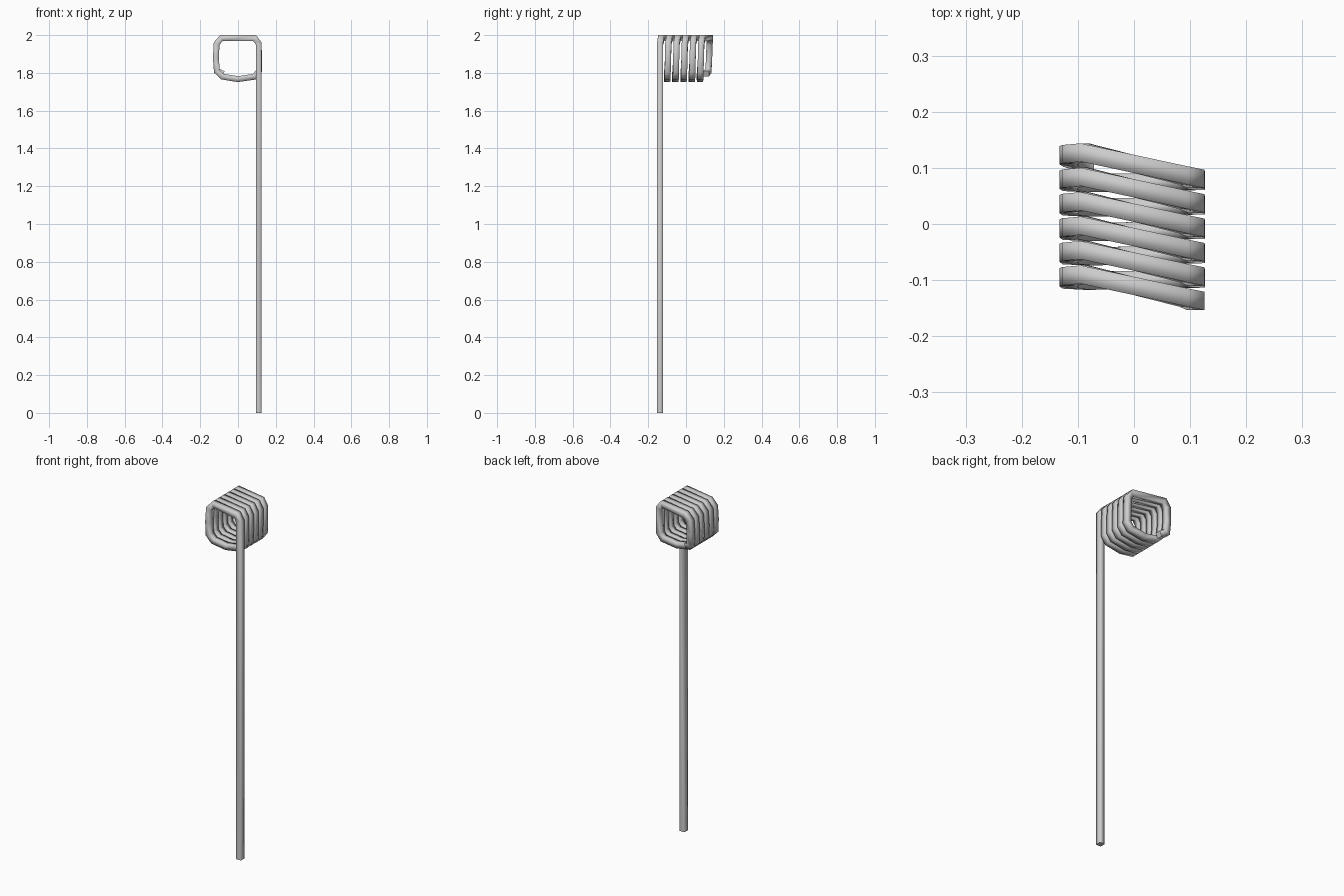
import bpy, bmesh
from mathutils import Vector

if "Cube" in bpy.data.objects:
    bpy.data.objects.remove(bpy.data.objects["Cube"])

R = 0.0155       # half thickness of the square rod
PITCH = 0.0435   # advance per turn
TURNS = 6

# one turn of the coil: x, z, share of y advance measured from its start
LOOP = [(0.11, 1.955, 0.0), (0.088, 1.9845, 0.006), (-0.088, 1.9845, 0.047),
        (-0.113, 1.955, 0.044), (-0.117, 1.88, 0.042), (-0.112, 1.81, 0.038),
        (-0.082, 1.78, 0.036), (0.0, 1.767, 0.037), (0.088, 1.78, 0.039),
        (0.111, 1.81, 0.040)]

# centre line: straight stem, then the coil, ending at the lower left corner
path = [Vector((0.11, -0.137, 0.0))]
for t in range(TURNS):
    pts = LOOP if t < TURNS - 1 else LOOP[:7]
    for x, z, a in pts:
        path.append(Vector((x, -0.137 + t * PITCH + a, z)))
path[-1] += Vector((0.005, -0.012, 0.015))


def flat_dir(a, b):
    d = b - a
    return Vector((d.x, 0, d.z)).normalized()


# sweep a square section with mitred corners
bm = bmesh.new()
rings = []
for i, p in enumerate(path):
    d0 = flat_dir(path[max(i - 1, 0)], path[max(i, 1)])
    last = len(path) - 1
    d1 = flat_dir(path[min(i, last - 1)], path[min(i + 1, last)])
    t = (d0 + d1).normalized()
    n = Vector((t.z, 0, -t.x)) * (R / max(t.dot(d0), 0.5))
    y = Vector((0, R * 1.05, 0))
    rings.append([bm.verts.new(p + o) for o in (n + y, n - y, -n - y, -n + y)])
for a, b in zip(rings, rings[1:]):
    for k in range(4):
        j = (k + 1) % 4
        bm.faces.new((a[k], a[j], b[j], b[k])).smooth = True
bm.faces.new(rings[0])
bm.faces.new(rings[-1])
bmesh.ops.recalc_face_normals(bm, faces=bm.faces)

me = bpy.data.meshes.new("coiled_rod")
bm.to_mesh(me)
bm.free()
ob = bpy.data.objects.new("coiled_rod", me)
bpy.context.collection.objects.link(ob)
